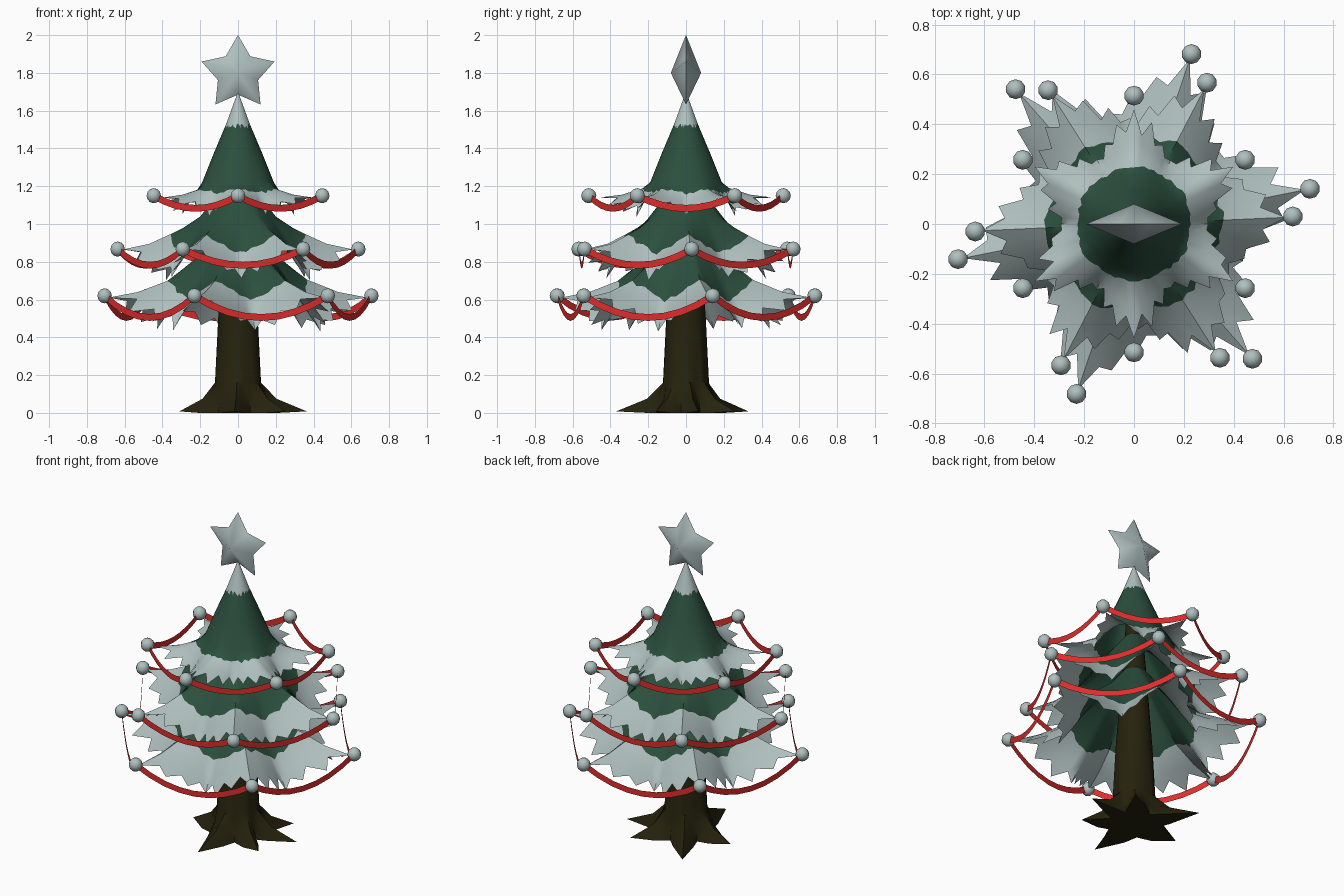
import bpy, bmesh, math, random
from mathutils import Vector

if "Cube" in bpy.data.objects:
    bpy.data.objects.remove(bpy.data.objects["Cube"])

random.seed(4)


def material(name, rgb):
    m = bpy.data.materials.new(name)
    m.diffuse_color = (*rgb, 1)
    m.use_nodes = True
    m.node_tree.nodes["Principled BSDF"].inputs["Base Color"].default_value = m.diffuse_color
    return m


GREEN = material("needle green", (0.024, 0.078, 0.047))
SNOW = material("snow grey", (0.43, 0.52, 0.52))
RED = material("garland red", (0.72, 0.026, 0.024))
BARK = material("bark brown", (0.019, 0.016, 0.004))


def make(name, verts, faces, mats, face_mats=None, smooth_angle=None):
    me = bpy.data.meshes.new(name)
    me.from_pydata(verts, [], faces)
    for m in mats:
        me.materials.append(m)
    if face_mats:
        me.polygons.foreach_set("material_index", face_mats)
    if smooth_angle:
        me.polygons.foreach_set("use_smooth", [True] * len(me.polygons))
        me.set_sharp_from_angle(angle=math.radians(smooth_angle))
    ob = bpy.data.objects.new(name, me)
    bpy.context.collection.objects.link(ob)
    return ob


def polar(r, a, z):
    return Vector((r * math.cos(a), r * math.sin(a), z))


def strip_faces(rows, cols):
    return [(i * cols + j, (i + 1) * cols + j,
             (i + 1) * cols + (j + 1) % cols, i * cols + (j + 1) % cols)
            for i in range(rows - 1) for j in range(cols)]


# Branch tier: six long raised tips, drooping valleys between, ragged rim
def tier(name, tip, valley, phase, snow_rows, jagged_rows, power, per=12):
    cols, rows = per * 6, len(tip)
    grid = []
    for j in range(cols):
        a = math.radians(phase) + j * math.tau / cols
        u = abs((j % per) / (per / 2) - 1)       # 1 at a tip, 0 in a valley
        w = u ** power
        line = [polar(t[0] * w + v[0] * (1 - w), a, t[1] * w + v[1] * (1 - w))
                for t, v in zip(tip, valley)]
        if j % 2:
            line[-1] = line[-1].lerp(line[-2], random.uniform(0.4, 0.7))
        elif u < 1:
            line[-1] = line[-1].lerp(line[-2], random.uniform(-0.25, 0.1))
        for i in jagged_rows:                    # uneven snow line
            line[i] = line[i].lerp(line[i - 1], random.uniform(-0.1, 0.2) * (0.5 if i == 1 else 1))
        grid.append(line)
    verts = [grid[j][i] for i in range(rows) for j in range(cols)]
    mats = [1 if i in snow_rows else 0 for i in range(rows - 1) for _ in range(cols)]
    return make(name, verts, strip_faces(rows, cols), [GREEN, SNOW], mats, 60)


tier("top_branches",
     [(0.004, 1.69), (0.068, 1.515), (0.13, 1.37), (0.19, 1.22), (0.235, 1.185), (0.34, 1.155), (0.46, 1.14)],
     [(0.004, 1.69), (0.068, 1.515), (0.13, 1.37), (0.19, 1.22), (0.225, 1.16), (0.26, 1.11), (0.295, 1.05)],
     30, {0, 4, 5}, [1, 4], 1.15)
tier("middle_branches",
     [(0.03, 1.25), (0.2, 1.04), (0.29, 0.98), (0.37, 0.94), (0.47, 0.895), (0.61, 0.865)],
     [(0.03, 1.25), (0.2, 1.03), (0.28, 0.92), (0.335, 0.84), (0.37, 0.785), (0.42, 0.715)],
     2.5, {3, 4}, [3], 1.25)
tier("bottom_branches",
     [(0.04, 1.03), (0.2, 0.84), (0.3, 0.76), (0.38, 0.70), (0.54, 0.64), (0.70, 0.61)],
     [(0.04, 1.03), (0.2, 0.81), (0.29, 0.68), (0.35, 0.59), (0.39, 0.53), (0.455, 0.44)],
     11.3, {3, 4}, [3], 1.25)


# Baubles at the tips, with flat hanging garlands between neighbours
def decorations(name, radius, z, sag, phase):
    pts = [polar(radius, math.radians(phase + 60 * k), z) for k in range(6)]
    bm = bmesh.new()
    for p in pts:
        res = bmesh.ops.create_uvsphere(bm, u_segments=10, v_segments=6, radius=0.04)
        bmesh.ops.translate(bm, verts=res["verts"], vec=p)
    for f in bm.faces:
        f.smooth = True
    me = bpy.data.meshes.new(name + "_baubles")
    bm.to_mesh(me)
    bm.free()
    me.materials.append(SNOW)
    bpy.context.collection.objects.link(bpy.data.objects.new(name + "_baubles", me))

    verts, faces, n = [], [], 8
    for k in range(6):
        a, b = pts[k], pts[(k + 1) % 6]
        chord = (b - a).normalized()
        base = len(verts)
        for i in range(n + 1):
            t = i / n
            c = a.lerp(b, t) - Vector((0, 0, sag * 4 * t * (1 - t)))
            slope = -sag * 4 * (1 - 2 * t) / (b - a).length
            side = (Vector((0, 0, 1)) - chord * slope).normalized() * 0.018
            verts += [c - side, c + side]
        faces += [(base + 2 * i, base + 2 * i + 2, base + 2 * i + 3, base + 2 * i + 1)
                  for i in range(n)]
    make(name + "_garland", verts, faces, [RED])


decorations("top", 0.515, 1.15, 0.067, 30)
decorations("middle", 0.638, 0.867, 0.085, 2.7)
decorations("bottom", 0.72, 0.62, 0.115, 11.3)

# Trunk: tapered column flaring into six pointed roots, open underneath
roots = [(10, 0.37), (52, 0.33), (122, 0.39), (180, 0.31), (267, 0.37), (328, 0.3)]
angles, reach = [], []
for k, (d, r) in enumerate(roots):
    nxt = roots[(k + 1) % 6][0] + (360 if k == 5 else 0)
    for t, s in ((0, r), (0.25, 0.21), (0.5, 0.145), (0.75, 0.21)):
        angles.append(math.radians(d + (nxt - d) * t))
        reach.append(s)
levels = [(1.4, 0.04, 0), (0.5, 0.105, 0), (0.16, 0.122, 0), (0.075, 0.13, 0.32), (0.005, 0.13, 1)]
trunk_verts = [polar(r + (s - r) * f, a, z) for z, r, f in levels for a, s in zip(angles, reach)]
for v, s in zip(trunk_verts[96:], reach):
    v.z = 0.0 if s < 0.25 else 0.008
trunk_faces = strip_faces(len(levels), 24) + [tuple(range(24)), tuple(range(119, 95, -1))]
make("trunk", trunk_verts, trunk_faces, [BARK], None, 40)

# Five-pointed star with a raised centre on both sides
rim = []
for k in range(10):
    a = math.pi / 2 + k * math.pi / 5
    r = 0.112 if k % 2 else 0.203
    rim.append((r * math.cos(a), 0, 1.797 + r * math.sin(a)))
star_verts = rim + [(0, -0.08, 1.8), (0, 0.08, 1.8)]
star_faces = [(k, (k + 1) % 10, 10) for k in range(10)] + [((k + 1) % 10, k, 11) for k in range(10)]
make("star", star_verts, star_faces, [SNOW], None, 75)

# Consistent outward normals
for ob in bpy.context.collection.objects:
    if "garland" in ob.name or "branches" in ob.name:
        continue
    bm = bmesh.new()
    bm.from_mesh(ob.data)
    bmesh.ops.recalc_face_normals(bm, faces=bm.faces)
    bm.to_mesh(ob.data)
    bm.free()
